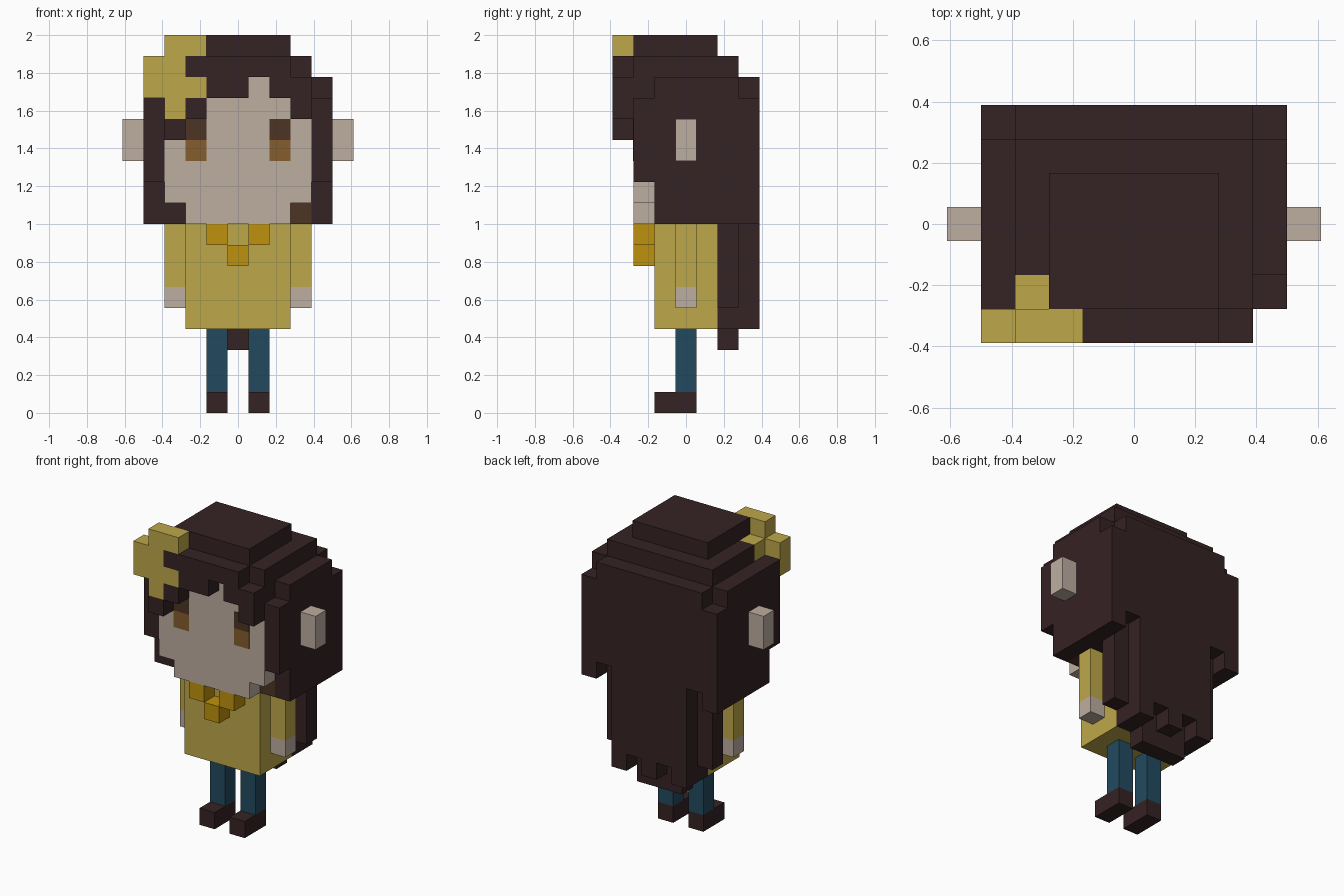
import bpy, bmesh
from mathutils import Vector

cube = bpy.data.objects.get("Cube")
if cube:
    bpy.data.objects.remove(cube, do_unlink=True)

U = 2 / 18  # one block; the figure is 18 blocks tall


def material(name, rgb):
    def lin(c):
        c /= 255
        return c / 12.92 if c <= 0.04045 else ((c + 0.055) / 1.055) ** 2.4
    col = (*[lin(c) for c in rgb], 1)
    m = bpy.data.materials.new(name)
    m.use_nodes = True
    m.diffuse_color = col
    bsdf = next(n for n in m.node_tree.nodes if n.type == 'BSDF_PRINCIPLED')
    bsdf.inputs["Base Color"].default_value = col
    bsdf.inputs["Roughness"].default_value = 0.9
    return m


HAIR = material("dark_brown_hair", (53, 34, 35))
YELLOW = material("soft_yellow", (190, 168, 74))
SKIN = material("skin", (190, 174, 160))
TEAL = material("teal", (34, 74, 94))
GOLD = material("gold", (191, 146, 13))
EYE_DARK = material("deep_brown", (77, 53, 36))
EYE_LIGHT = material("light_brown", (134, 93, 45))


def finish(name, bm, mat):
    me = bpy.data.meshes.new(name)
    bm.to_mesh(me)
    bm.free()
    me.materials.append(mat)
    ob = bpy.data.objects.new(name, me)
    bpy.context.collection.objects.link(ob)
    return ob


def part(name, mat, *boxes):
    """Outer skin of a union of block ranges (x0, x1, y0, y1, z0, z1), inclusive."""
    cells = {(x, y, z) for x0, x1, y0, y1, z0, z1 in boxes
             for x in range(x0, x1 + 1) for y in range(y0, y1 + 1) for z in range(z0, z1 + 1)}
    bm = bmesh.new()
    for c in sorted(cells):
        centre = Vector((c[0], c[1], c[2] + 0.5))
        for axis in range(3):
            for sign in (-1, 1):
                n = [0, 0, 0]
                n[axis] = sign
                if tuple(a + b for a, b in zip(c, n)) in cells:
                    continue
                n = Vector(n)
                u = Vector([float(i == (axis + 1) % 3) for i in range(3)])
                v = n.cross(u)
                corners = [(-1, -1), (1, -1), (1, 1), (-1, 1)]
                bm.faces.new([bm.verts.new((centre + (n + u * a + v * b) / 2) * U)
                              for a, b in corners])
    bmesh.ops.remove_doubles(bm, verts=bm.verts, dist=1e-4)
    return finish(name, bm, mat)


def plate(name, mat, x, z):
    """Thin one-block plate on the front of the face."""
    bm = bmesh.new()
    bmesh.ops.create_cube(bm, size=1)
    bmesh.ops.scale(bm, vec=(U, 0.006, U), verts=bm.verts)
    bmesh.ops.translate(bm, vec=(x * U, -2.5 * U, (z + 0.5) * U), verts=bm.verts)
    return finish(name, bm, mat)


# Paired limbs, ears and eyes
for side, s in (("left", 1), ("right", -1)):
    part(side + "_shoe", HAIR, (s, s, -1, 0, 0, 0))
    part(side + "_leg", TEAL, (s, s, 0, 0, 1, 3))
    part(side + "_sleeve", YELLOW, (3 * s, 3 * s, 0, 0, 6, 8))
    part(side + "_hand", SKIN, (3 * s, 3 * s, 0, 0, 5, 5))
    part(side + "_ear", SKIN, (5 * s, 5 * s, 0, 0, 12, 13))
    plate(side + "_eye_upper", EYE_DARK, 2 * s, 13)
    plate(side + "_eye_lower", EYE_LIGHT, 2 * s, 12)
    # Side hair panel, cut back beside the chin
    x = 4 * s
    part(side + "_side_hair", HAIR, (x, x, -1, 3, 9, 10), (x, x, -2, 3, 11, 14),
         (x, x, -1 if s > 0 else -2, 2, 15, 15))

# Body
part("dress", YELLOW, (-2, 2, -1, 1, 4, 8))
part("collar_bow", GOLD, (-1, -1, -2, -2, 8, 8), (1, 1, -2, -2, 8, 8), (0, 0, -2, -2, 7, 7))

# Face with narrow chin and a gap in the fringe
part("face", SKIN, (-3, 3, -2, -2, 10, 14), (-2, 2, -2, -2, 9, 9), (1, 1, -2, -2, 15, 15))
part("jaw_shadow_block", EYE_DARK, (3, 3, -1, -1, 9, 9))

# Hair: head mass with stepped crown
part("head_hair", HAIR,
     (-3, 2, -1, -1, 9, 9), (-3, 3, 0, 2, 9, 9), (-2, 2, 3, 3, 9, 9),
     (-3, 3, -1, 3, 10, 15),
     (-3, 0, -2, -2, 15, 15), (2, 3, -2, -2, 15, 15),
     (-3, 3, -1, 2, 16, 16), (-2, 3, -2, -2, 16, 16),
     (-2, 2, -2, 1, 17, 17))

# Ragged fringe
part("fringe", HAIR, (-2, 2, -3, -3, 16, 16), (-1, 0, -3, -3, 15, 15), (2, 3, -3, -3, 15, 15),
     (3, 3, -3, -3, 14, 14), (-2, -2, -3, -3, 14, 14), (-3, -3, -3, -3, 13, 13))

# Long back hair with jagged ends
part("back_hair", HAIR, (-3, 3, 2, 2, 5, 8), (-2, 2, 2, 2, 4, 4), (-1, 1, 2, 2, 3, 3),
     (-2, 2, 3, 3, 5, 8), *[(x, x, 3, 3, 4, 4) for x in (-2, 0, 2)])

# Flower ornament
part("hair_flower", YELLOW, (-3, -2, -3, -3, 17, 17), (-4, -3, -3, -3, 16, 16),
     (-4, -2, -3, -3, 15, 15), (-3, -3, -3, -3, 14, 14), (-3, -3, -2, -2, 16, 16))
